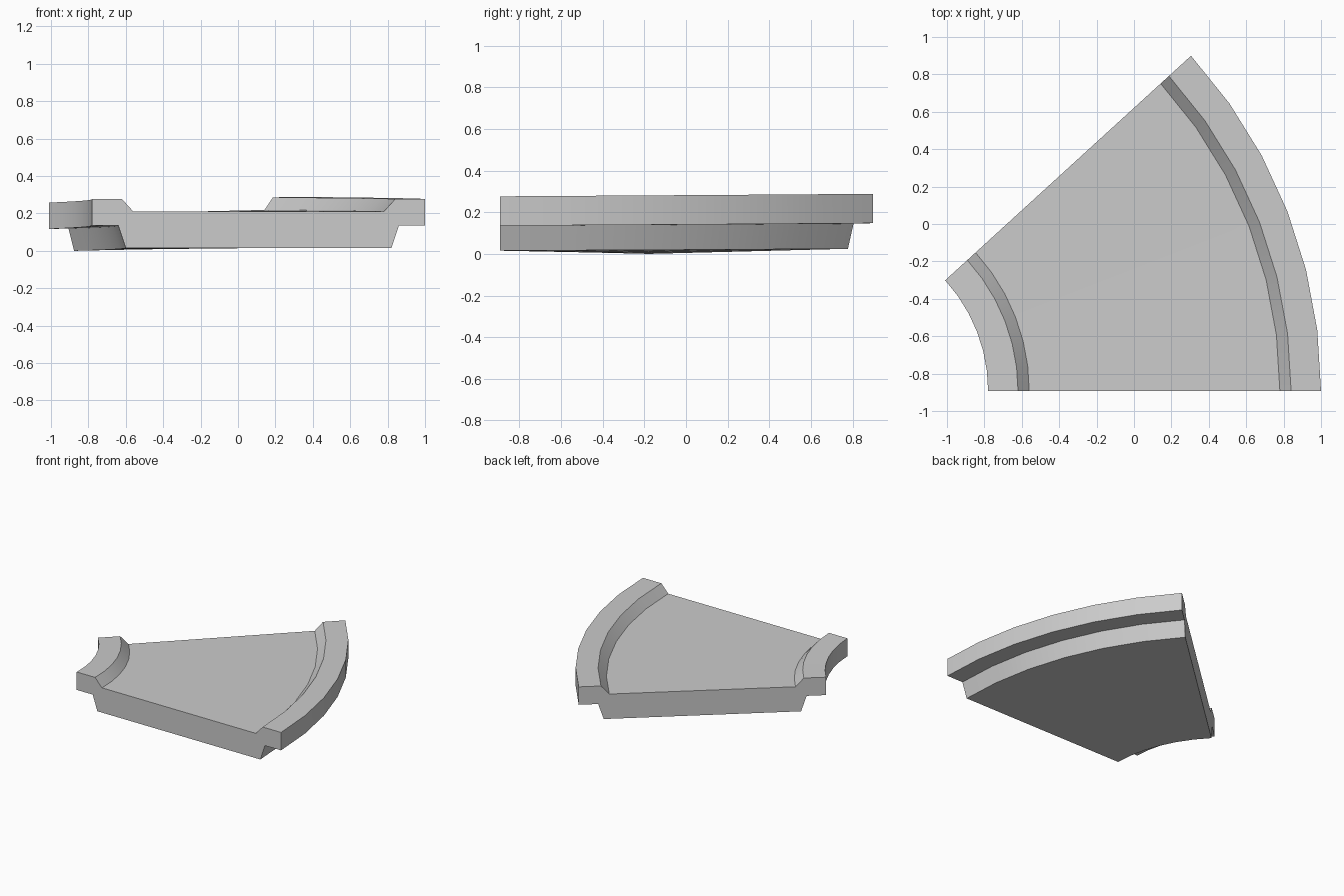
import bpy, bmesh, math

if "Cube" in bpy.data.objects:
    bpy.data.objects.remove(bpy.data.objects["Cube"])

CX, CY = -1.658, -0.893            # turning centre of the curve
SWEEP, STEPS = math.radians(42.4), 6
BANK, PIVOT = 0.0172, 1.95         # end section is slightly banked

# Channel cross-section (x at the front end, z), outer edge first
profile = [(1.0, 0.278), (0.84, 0.278), (0.78, 0.212),
           (-0.56, 0.212), (-0.62, 0.278), (-0.78, 0.278),
           (-0.78, 0.137), (-0.64, 0.137), (-0.60, 0.017),
           (0.82, 0.017), (0.86, 0.137), (1.0, 0.137)]

bm = bmesh.new()

# Sweep the section round the centre, banking it progressively
rings = []
for i in range(STEPS + 1):
    t = i / STEPS
    a = SWEEP * t
    ring = []
    for x, z in profile:
        r = x - CX
        ring.append(bm.verts.new((CX + r * math.cos(a), CY + r * math.sin(a),
                                  z + (r - PIVOT) * BANK * t)))
    rings.append(ring)

n = len(profile)
for lower, upper in zip(rings, rings[1:]):
    for j in range(n):
        k = (j + 1) % n
        bm.faces.new((lower[j], lower[k], upper[k], upper[j]))

# Flat end faces
bm.faces.new(rings[0])
bm.faces.new(rings[-1][::-1])
bmesh.ops.recalc_face_normals(bm, faces=bm.faces)

# Stand on the ground
low = min(v.co.z for v in bm.verts)
for v in bm.verts:
    v.co.z -= low

mesh = bpy.data.meshes.new("curved_channel")
bm.to_mesh(mesh)
bm.free()
track = bpy.data.objects.new("curved_channel", mesh)
bpy.context.collection.objects.link(track)
bpy.context.view_layer.objects.active = track
track.select_set(True)
bpy.ops.object.shade_smooth_by_angle(angle=math.radians(20))
